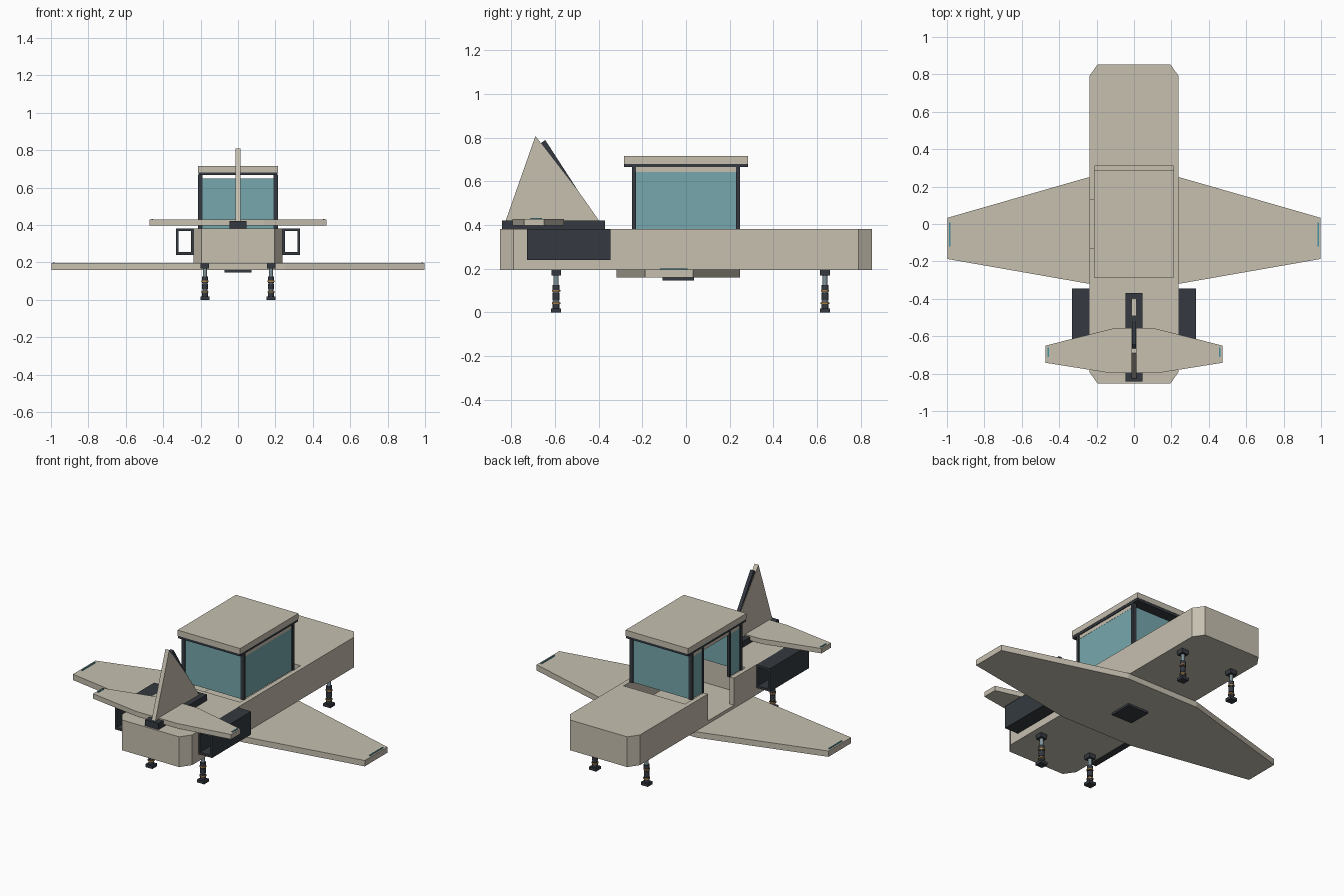
import bpy, bmesh, math

if "Cube" in bpy.data.objects:
    bpy.data.objects.remove(bpy.data.objects["Cube"])


def material(name, rgb):
    m = bpy.data.materials.new(name)
    m.diffuse_color = (*rgb, 1)
    m.use_nodes = True
    m.node_tree.nodes["Principled BSDF"].inputs["Base Color"].default_value = m.diffuse_color
    return m


BEIGE = material("warm beige", (0.57, 0.525, 0.435))
DARK = material("charcoal", (0.035, 0.042, 0.052))
GLASS = material("teal glass", (0.18, 0.39, 0.42))
GLOW = material("teal light", (0.06, 0.30, 0.36))
GOLD = material("gold", (0.42, 0.22, 0.06))
STEEL = material("steel", (0.22, 0.30, 0.33))


def finish(name, bm, mat):
    bmesh.ops.recalc_face_normals(bm, faces=bm.faces)
    me = bpy.data.meshes.new(name)
    bm.to_mesh(me)
    bm.free()
    me.materials.append(mat)
    ob = bpy.data.objects.new(name, me)
    bpy.context.collection.objects.link(ob)
    return ob


def box(name, x, y, z, mat):
    """Box from (min, max) pairs."""
    bm = bmesh.new()
    bmesh.ops.create_cube(bm, size=1)
    for v in bm.verts:
        v.co = [r[0] if c < 0 else r[1] for c, r in zip(v.co, (x, y, z))]
    return finish(name, bm, mat)


def prism(name, pts, lo, hi, mat, axis="z"):
    """Extrude an outline along z (points are x, y) or x (points are y, z)."""
    bm = bmesh.new()
    put = (lambda p, h: (p[0], p[1], h)) if axis == "z" else (lambda p, h: (h, p[0], p[1]))
    a = [bm.verts.new(put(p, lo)) for p in pts]
    b = [bm.verts.new(put(p, hi)) for p in pts]
    bm.faces.new(a)
    bm.faces.new(b)
    for i in range(len(pts)):
        j = (i + 1) % len(pts)
        bm.faces.new((a[i], a[j], b[j], b[i]))
    return finish(name, bm, mat)


def mirrored(half):
    return half + [(-x, y) for x, y in reversed(half)]


def cylinder(name, x, y, z0, z1, r, mat, sides=12):
    pts = [(x + r * math.cos(2 * math.pi * i / sides), y + r * math.sin(2 * math.pi * i / sides))
           for i in range(sides)]
    return prism(name, pts, z0, z1, mat)


def cut(ob, cutter):
    mod = ob.modifiers.new("cut", 'BOOLEAN')
    mod.operation, mod.solver, mod.object = 'DIFFERENCE', 'EXACT', cutter
    bpy.context.view_layer.update()
    dg = bpy.context.evaluated_depsgraph_get()
    me = bpy.data.meshes.new_from_object(ob.evaluated_get(dg))
    ob.modifiers.clear()
    ob.data = me
    bpy.data.objects.remove(cutter)


# Hull with open cockpit tub and doorway on the left
hull = prism("hull", mirrored([(0.195, -0.853), (0.239, -0.79), (0.239, 0.79), (0.195, 0.853)]),
             0.195, 0.382, BEIGE)
cut(hull, box("tub_cutter", (-0.21, 0.21), (-0.28, 0.31), (0.215, 0.5), BEIGE))
cut(hull, box("door_cutter", (-0.3, -0.2), (-0.127, 0.127), (0.215, 0.5), BEIGE))

# Main wing, belly hatch and wing tip lights
prism("wing", mirrored([(0.25, -0.318), (0.998, -0.187), (0.998, 0.033), (0.25, 0.248)]),
      0.16, 0.196, BEIGE)
box("belly_hatch", (-0.072, 0.072), (-0.107, 0.037), (0.147, 0.161), DARK)

# Tailplane, fin mount and fin
prism("tailplane", mirrored([(0.14, -0.795), (0.472, -0.742), (0.472, -0.65), (0.118, -0.56)]),
      0.398, 0.428, BEIGE)
box("fin_mount", (-0.046, 0.046), (-0.842, -0.37), (0.38, 0.42), DARK)
prism("fin", [(-0.828, 0.415), (-0.69, 0.808), (-0.475, 0.53), (-0.395, 0.415)],
      -0.013, 0.013, BEIGE, "x")
prism("fin_leading_strip", [(-0.665, 0.775), (-0.645, 0.79), (-0.488, 0.547), (-0.515, 0.53)],
      -0.011, 0.011, DARK, "x")

for s, side in ((1, "right"), (-1, "left")):
    def span(a, b):
        return tuple(sorted((s * a, s * b)))

    # Tip lights
    box(side + "_wing_light", span(0.98, 0.988), (-0.12, 0.008), (0.195, 0.2), GLOW)
    box(side + "_tail_light", span(0.455, 0.463), (-0.712, -0.66), (0.427, 0.432), GLOW)

    # Hollow side engine ducts
    duct = box(side + "_engine_duct", span(0.237, 0.332), (-0.728, -0.345), (0.24, 0.382), DARK)
    cut(duct, box("duct_cutter", span(0.25, 0.319), (-0.9, -0.2), (0.254, 0.368), DARK))

    # Cabin corner posts and side headers
    for y, end in ((-0.238, "front"), (0.238, "back")):
        box(f"{side}_{end}_cabin_post", span(0.19, 0.213), (y - 0.009, y + 0.009), (0.38, 0.668), DARK)
    box(side + "_cabin_header", span(0.193, 0.207), (-0.23, 0.23), (0.643, 0.668), BEIGE)

    # Landing legs
    for y, end in ((-0.595, "front"), (0.637, "back")):
        x = s * 0.177
        n = f"{side}_{end}_leg_"
        box(n + "mount", (x - 0.023, x + 0.023), (y - 0.022, y + 0.022), (0.168, 0.197), DARK)
        box(n + "foot", (x - 0.024, x + 0.024), (y - 0.023, y + 0.023), (0, 0.018), DARK)
        for part, z0, z1, r, mat in (("ankle", 0.018, 0.05, 0.016, DARK), ("lower_ring", 0.038, 0.045, 0.02, GOLD),
                                     ("piston", 0.05, 0.17, 0.011, STEEL), ("shin", 0.055, 0.088, 0.016, DARK),
                                     ("upper_ring", 0.095, 0.102, 0.019, GOLD), ("sleeve", 0.09, 0.125, 0.0165, DARK)):
            cylinder(n + part, x, y, z0, z1, r, mat)

# Cabin glass: front, back, full right side, left side split by the doorway
for y, end in ((-0.238, "front"), (0.238, "back")):
    box(end + "_window", (-0.19, 0.19), (y - 0.004, y + 0.004), (0.382, 0.648), GLASS)
box("right_window", (0.198, 0.206), (-0.23, 0.23), (0.382, 0.645), GLASS)
for s, end in ((-1, "front"), (1, "back")):
    box(f"left_{end}_window", (-0.206, -0.198), tuple(sorted((s * 0.135, s * 0.23))), (0.382, 0.645), GLASS)
    box(f"left_{end}_door_post", (-0.211, -0.193), tuple(sorted((s * 0.125, s * 0.139))), (0.38, 0.668), DARK)

# Roof
box("roof_trim", (-0.212, 0.212), (-0.283, 0.283), (0.666, 0.682), DARK)
box("roof", (-0.214, 0.214), (-0.285, 0.285), (0.681, 0.716), BEIGE)
